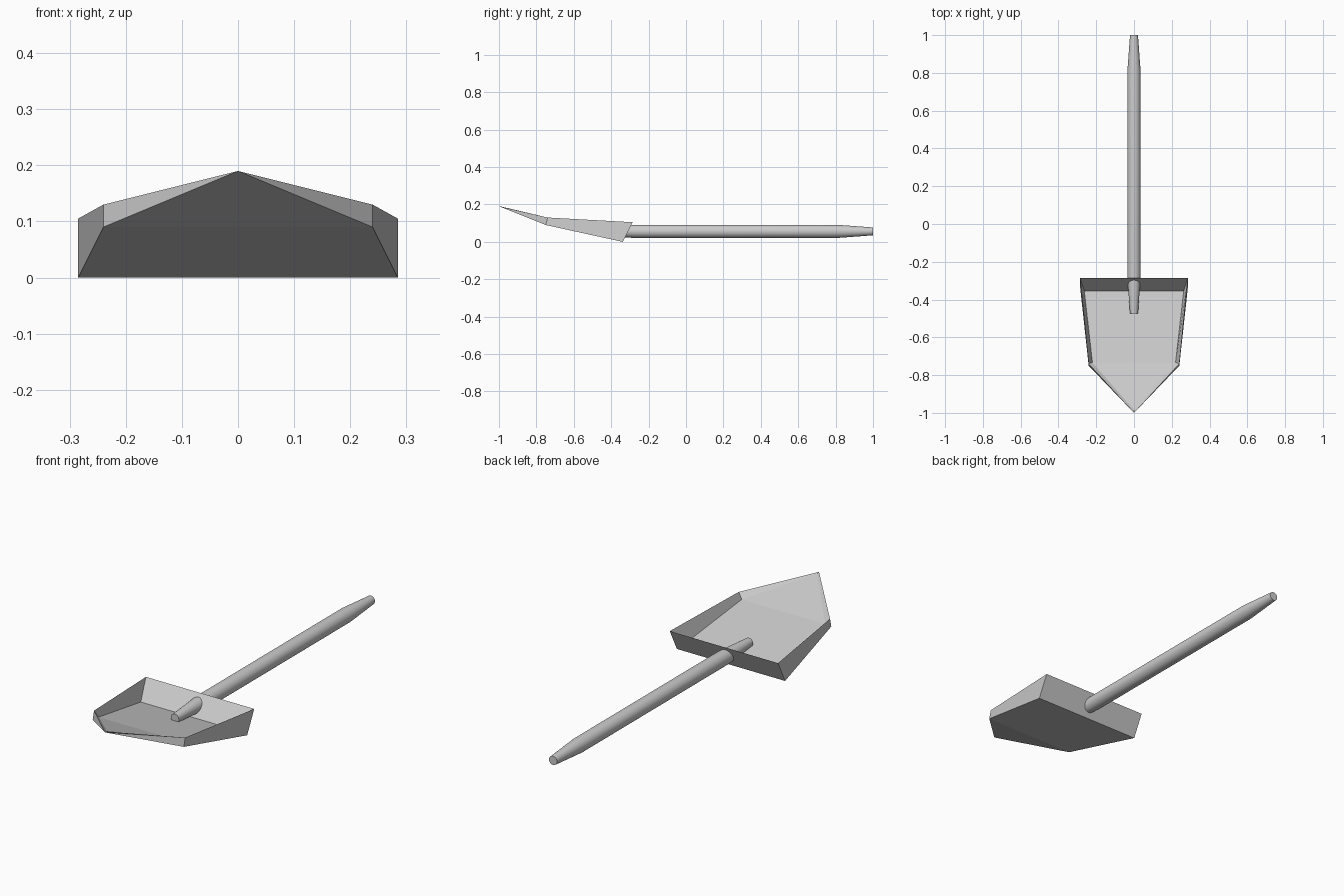
import bpy, bmesh, math
from mathutils import Vector

if "Cube" in bpy.data.objects:
    bpy.data.objects.remove(bpy.data.objects["Cube"])


def finish(name, bm, smooth=False):
    bmesh.ops.recalc_face_normals(bm, faces=bm.faces)
    me = bpy.data.meshes.new(name)
    bm.to_mesh(me)
    bm.free()
    ob = bpy.data.objects.new(name, me)
    bpy.context.collection.objects.link(ob)
    if smooth:
        bpy.context.view_layer.objects.active = ob
        ob.select_set(True)
        bpy.ops.object.shade_smooth_by_angle(angle=math.radians(30))
        ob.select_set(False)
    return ob


def outline(bm, back, mid, tip):
    """Five-point pointed outline from its right half."""
    pts = [back, mid, tip] + [(-p[0], p[1], p[2]) for p in (mid, back)]
    return [bm.verts.new(p) for p in pts]


# Blade: thin scoop with sharp rim, outer shell and inner floor
bm = bmesh.new()
tip = (0, -1.0, 0.19)
rim = outline(bm, (0.285, -0.285, 0.105), (0.24, -0.74, 0.13), tip)
base = outline(bm, (0.285, -0.338, 0.0), (0.24, -0.75, 0.09), tip)
floor = outline(bm, (0.263, -0.355, 0.018), (0.22, -0.733, 0.102), (0, -0.985, 0.188))
for ring in (base, floor):
    bm.faces.new([ring[0], ring[1], ring[3], ring[4]])
    bm.faces.new(ring[1:4])
    for i in range(5):
        j = (i + 1) % 5
        bm.faces.new([rim[i], rim[j], ring[j], ring[i]])
bmesh.ops.remove_doubles(bm, verts=bm.verts, dist=0.0005)
finish("blade", bm)

# Handle: round shaft tapered at both ends
bm = bmesh.new()
sides = 32
rings = []
for y, r in ((-0.475, 0.021), (-0.28, 0.035), (0.81, 0.035), (1.0, 0.021)):
    rings.append([bm.verts.new(Vector((r * math.cos(a), y, 0.056 + r * math.sin(a))))
                  for a in (2 * math.pi * k / sides for k in range(sides))])
for a, b in zip(rings, rings[1:]):
    for k in range(sides):
        n = (k + 1) % sides
        bm.faces.new([a[k], a[n], b[n], b[k]])
bm.faces.new(rings[0])
bm.faces.new(rings[-1])
finish("handle", bm, smooth=True)
